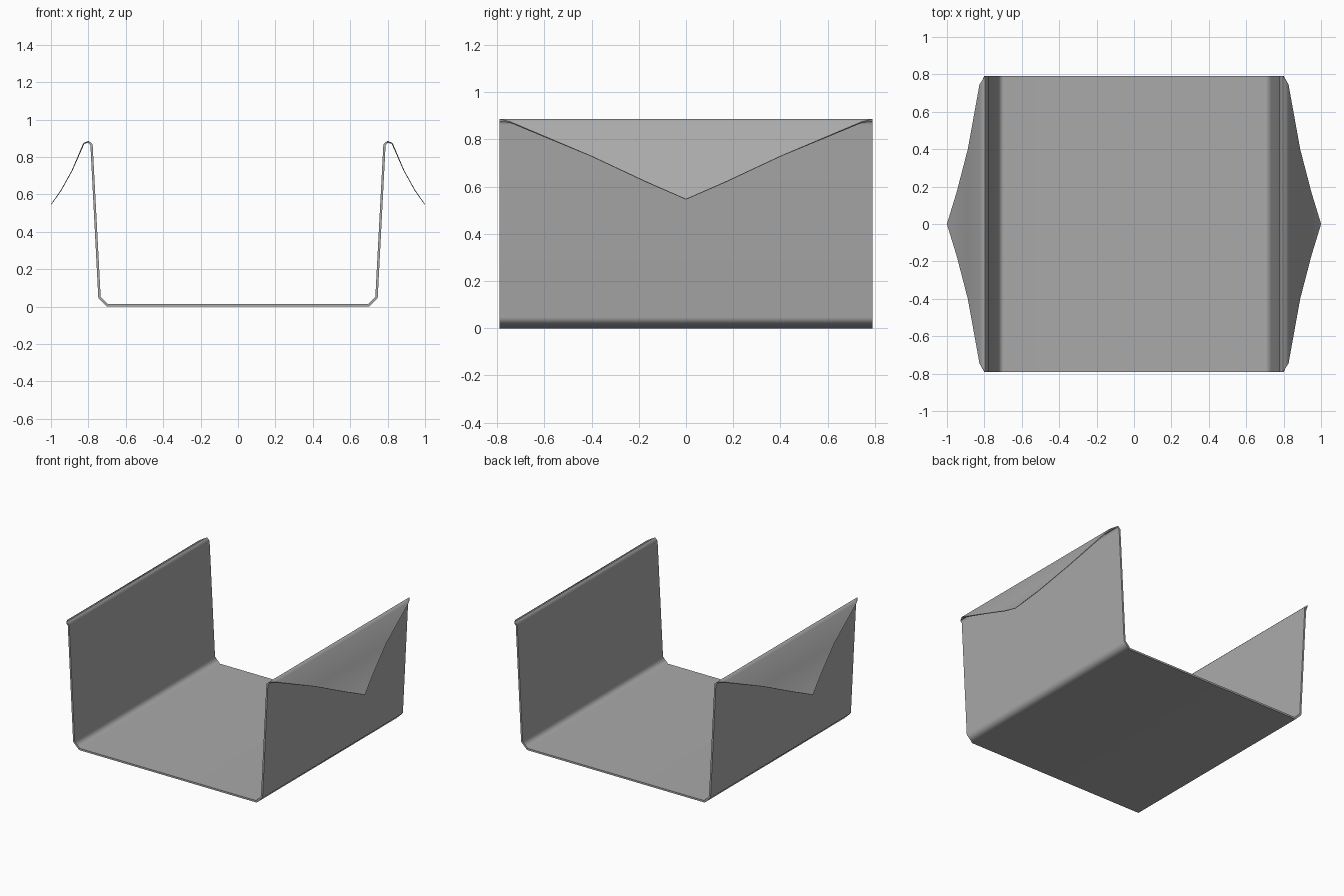
import bpy
import bmesh
import math
from mathutils import Vector

cube = bpy.data.objects.get("Cube")
if cube:
    bpy.data.objects.remove(cube, do_unlink=True)

# One plain grey material
grey = bpy.data.materials.new("plain_grey")
grey.use_nodes = True
colour = (0.4, 0.4, 0.4, 1)
grey.diffuse_color = colour
grey.node_tree.nodes["Principled BSDF"].inputs["Base Color"].default_value = colour

# Half of the folded sheet, floor to flap tip: x, z, half width, thickness
half = [
    (0.70, 0.0, 0.79, 0.013),
    (0.747, 0.047, 0.79, 0.013),
    (0.789, 0.862, 0.79, 0.012),
    (0.801, 0.876, 0.79, 0.009),
    (0.822, 0.870, 0.745, 0.006),
    (0.885, 0.727, 0.40, 0.004),
    (0.945, 0.619, 0.17, 0.004),
    (0.998, 0.545, 0.0, 0.003),
]
path = [(-x, z, w, t) for x, z, w, t in reversed(half)] + half


def inner_offset(i):
    """Mitred offset towards the inside of the fold."""
    p = [Vector((x, z)) for x, z, w, t in path]
    dirs = []
    for a, b in ((i - 1, i), (i, i + 1)):
        if a >= 0 and b < len(p):
            dirs.append((p[b] - p[a]).normalized())
    normals = [Vector((-d.y, d.x)) for d in dirs]
    n = sum(normals, Vector((0, 0))).normalized()
    return n * (path[i][3] / n.dot(normals[0]))


# Folded sheet: a four-corner section carried along the path
bm = bmesh.new()
rows = []
for i, (x, z, w, t) in enumerate(path):
    o = inner_offset(i)
    rows.append([bm.verts.new(c) for c in (
        (x, -w, z), (x, w, z),
        (x + o.x, w, z + o.y), (x + o.x, -w, z + o.y))])
for a, b in zip(rows, rows[1:]):
    for k in range(4):
        n = (k + 1) % 4
        bm.faces.new((a[k], a[n], b[n], b[k]))
bmesh.ops.remove_doubles(bm, verts=bm.verts[:], dist=0.0005)
bmesh.ops.recalc_face_normals(bm, faces=bm.faces[:])
mesh = bpy.data.meshes.new("folded_sheet")
bm.to_mesh(mesh)
bm.free()
mesh.materials.append(grey)

sheet = bpy.data.objects.new("folded_sheet", mesh)
bpy.context.collection.objects.link(sheet)
bpy.ops.object.select_all(action="DESELECT")
sheet.select_set(True)
bpy.context.view_layer.objects.active = sheet
bpy.ops.object.shade_smooth_by_angle(angle=math.radians(60))

# Keep the broad panels flat, with shading only across the folds
weighted = sheet.modifiers.new("flat_panels", "WEIGHTED_NORMAL")
weighted.keep_sharp = True
